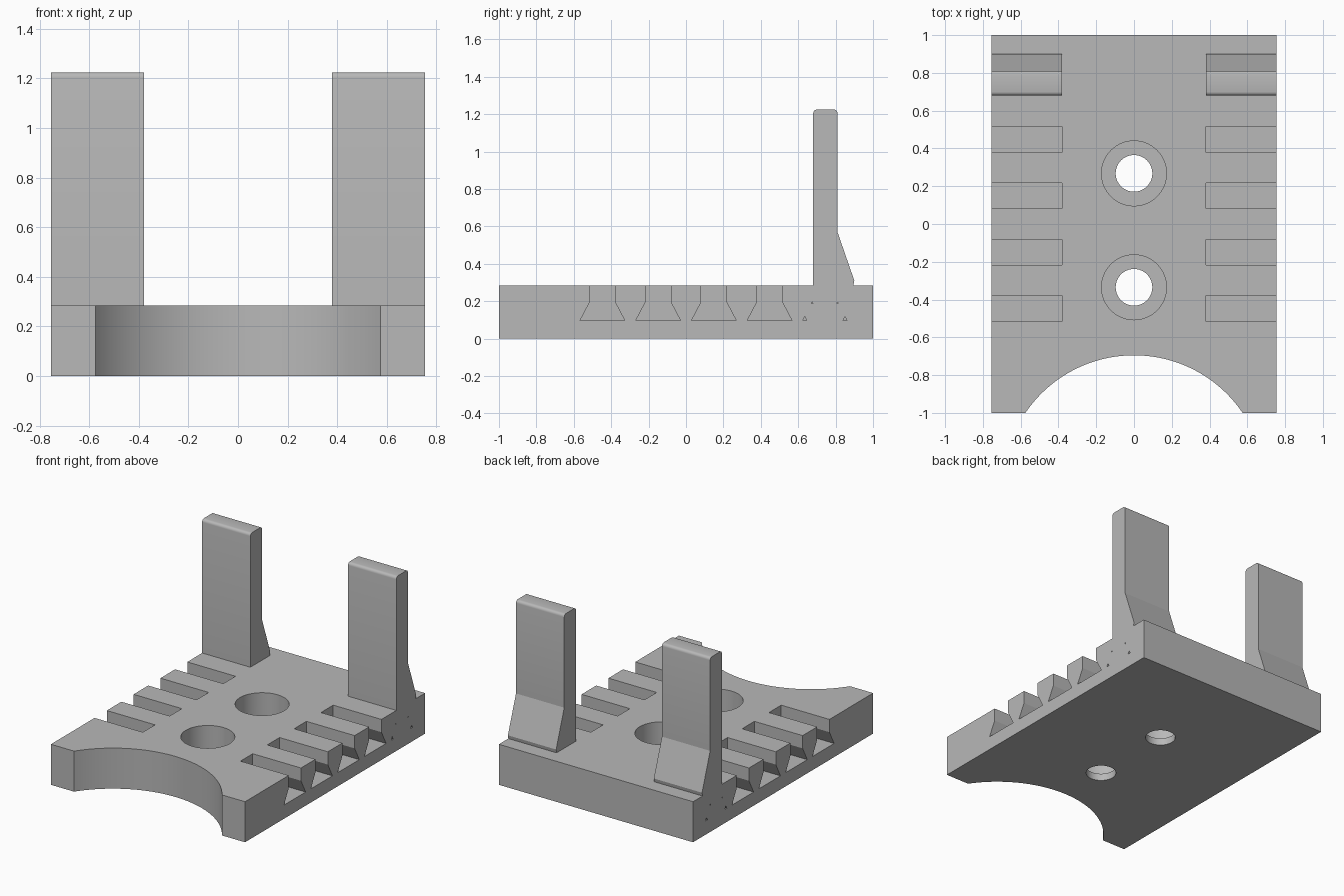
import bpy, bmesh, math
from mathutils import Vector

if "Cube" in bpy.data.objects:
    bpy.data.objects.remove(bpy.data.objects["Cube"], do_unlink=True)

grey = bpy.data.materials.new("plain grey")
grey.use_nodes = True
grey.diffuse_color = (0.48, 0.48, 0.48, 1)
grey.node_tree.nodes["Principled BSDF"].inputs["Base Color"].default_value = (0.48, 0.48, 0.48, 1)

HALF_W, TOP = 0.755, 0.285
INNER = 0.38


def extrude(name, points, direction):
    """Extrude a closed 3D outline along a direction."""
    bm = bmesh.new()
    face = bm.faces.new([bm.verts.new(p) for p in points])
    ext = bmesh.ops.extrude_face_region(bm, geom=[face])
    verts = [g for g in ext["geom"] if isinstance(g, bmesh.types.BMVert)]
    bmesh.ops.translate(bm, verts=verts, vec=Vector(direction))
    bmesh.ops.recalc_face_normals(bm, faces=bm.faces)
    mesh = bpy.data.meshes.new(name)
    bm.to_mesh(mesh)
    bm.free()
    mesh.materials.append(grey)
    obj = bpy.data.objects.new(name, mesh)
    bpy.context.collection.objects.link(obj)
    return obj


def side_prism(name, profile, x0, x1):
    return extrude(name, [(x0, y, z) for y, z in profile], (x1 - x0, 0, 0))


def cylinder(name, radius, y, z0, z1):
    angles = [math.tau * i / 64 for i in range(64)]
    ring = [(radius * math.cos(a), y + radius * math.sin(a), z0) for a in angles]
    return extrude(name, ring, (0, 0, z1 - z0))


def activate(obj):
    bpy.ops.object.select_all(action="DESELECT")
    obj.select_set(True)
    bpy.context.view_layer.objects.active = obj


def cut(target, cutter):
    cutter.hide_render = True
    activate(target)
    mod = target.modifiers.new("cut", "BOOLEAN")
    mod.operation, mod.solver, mod.object = "DIFFERENCE", "EXACT", cutter
    bpy.ops.object.modifier_apply(modifier=mod.name)
    bpy.data.objects.remove(cutter, do_unlink=True)


# Base plate outline with a concave arc at the front
arc_r, arc_y = 0.695, -1.39
sweep = math.asin(0.575 / arc_r)
outline = [(HALF_W, -1, 0), (HALF_W, 1, 0), (-HALF_W, 1, 0), (-HALF_W, -1, 0)]
for i in range(41):
    a = -sweep + 2 * sweep * i / 40
    y = -1 if i in (0, 40) else arc_y + arc_r * math.cos(a)
    outline.append((arc_r * math.sin(a), y, 0))
base = extrude("base_plate", outline, (0, 0, TOP))

# Counterbored screw holes
for y in (0.268, -0.335):
    cut(base, cylinder("hole_cutter", 0.097, y, -0.1, 0.4))
    cut(base, cylinder("counterbore_cutter", 0.172, y, 0.05, 0.4))

# Flared slots along both sides, and small corner gaps under the posts
slot = [(-0.12, 0.096), (0.12, 0.096), (0.068, 0.195),
        (0.068, 0.4), (-0.068, 0.4), (-0.068, 0.195)]
for side in (-1, 1):
    x0, x1 = side * INNER, side * (HALF_W + 0.1)
    for i in range(4):
        centre = -0.447 + 0.298 * i
        cut(base, side_prism("slot_cutter", [(centre + y, z) for y, z in slot], x0, x1))
    for y, z, s in ((0.635, 0.096, 0.011), (0.85, 0.096, 0.011),
                    (0.675, 0.187, 0.005), (0.81, 0.187, 0.005)):
        gap = [(y - s, z), (y + s, z), (y, z + 2 * s)]
        cut(base, side_prism("gap_cutter", gap, x0, x1))

# Upright posts with a sloped buttress behind and rounded top edges
post = [(0.68, TOP - 0.02), (0.895, TOP - 0.02), (0.895, TOP), (0.9, 0.31), (0.81, 0.57)]
for corner_y, start in ((0.79, 0), (0.70, 90)):
    for step in range(5):
        a = math.radians(start + 22.5 * step)
        post.append((corner_y + 0.02 * math.cos(a), 1.205 + 0.02 * math.sin(a)))
posts = [side_prism(name, post, side * INNER, side * HALF_W)
         for name, side in (("left_post", 1), ("right_post", -1))]

# Smooth only the curved surfaces
for obj, angle in ((base, 15), (posts[0], 24), (posts[1], 24)):
    activate(obj)
    if obj is base:
        bpy.ops.object.shade_smooth_by_angle(angle=math.radians(angle))
    else:
        bpy.ops.object.shade_smooth_by_angle(angle=math.radians(angle), keep_sharp_edges=True)
        for edge in obj.data.edges:
            if max(obj.data.vertices[v].co.z for v in edge.vertices) < 0.6:
                edge.use_edge_sharp = True
